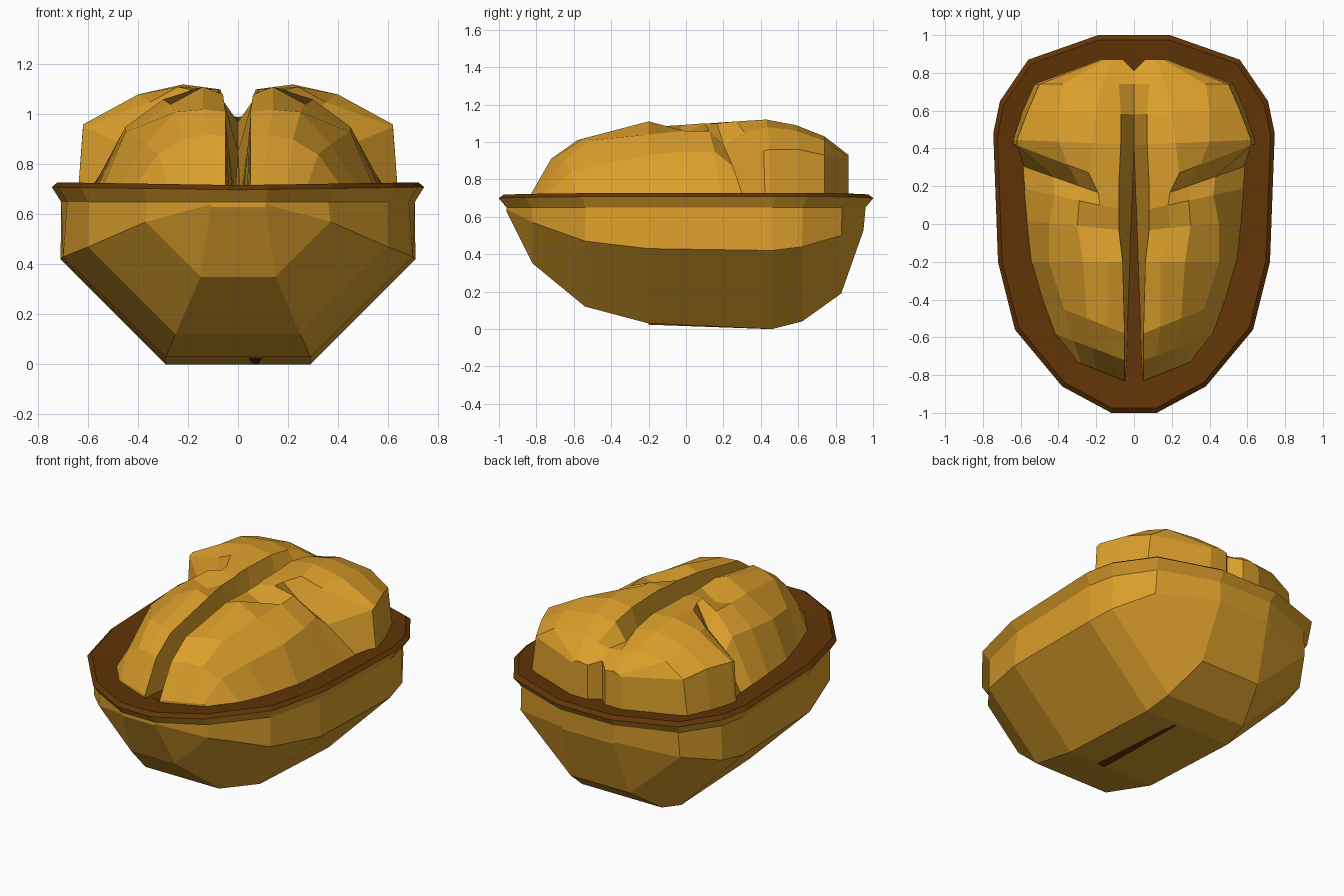
import bpy, bmesh
from mathutils import Vector

if "Cube" in bpy.data.objects:
    bpy.data.objects.remove(bpy.data.objects["Cube"])


def material(name, rgb):
    m = bpy.data.materials.new(name)
    m.diffuse_color = (*rgb, 1)
    m.use_nodes = True
    m.node_tree.nodes["Principled BSDF"].inputs["Base Color"].default_value = m.diffuse_color
    return m


GOLD = material("golden tan", (0.71, 0.345, 0.024))
BROWN = material("dark brown", (0.12, 0.035, 0.002))


def mirrored_grid(name, rows, mat, up):
    """Skin rows of right-half points, mirror in x, face the skin up or down."""
    bm = bmesh.new()
    for side in (1, -1):
        grid = [[bm.verts.new((x * side, y, z)) for x, y, z in r] for r in rows]
        for a, b in zip(grid, grid[1:]):
            for i in range(len(a) - 1):
                bm.faces.new((a[i], a[i + 1], b[i + 1], b[i]))
    bmesh.ops.remove_doubles(bm, verts=bm.verts, dist=0.0008)
    bmesh.ops.dissolve_degenerate(bm, edges=bm.edges, dist=0.0005)
    bmesh.ops.recalc_face_normals(bm, faces=bm.faces)
    bm.normal_update()
    total = sum((f.normal * f.calc_area() for f in bm.faces), Vector())
    if total.z * up < 0:
        bmesh.ops.reverse_faces(bm, faces=bm.faces)
    me = bpy.data.meshes.new(name)
    bm.to_mesh(me)
    bm.free()
    me.materials.append(mat)
    ob = bpy.data.objects.new(name, me)
    bpy.context.collection.objects.link(ob)
    return ob


# Stations front to back: rim x, rim y | side x, y, z | bottom x, z
stations = [
    (0.12, -1.00, 0.11, -0.960, 0.64, 0.11, 0.63),
    (0.38, -0.86, 0.37, -0.82, 0.57, 0.15, 0.35),
    (0.63, -0.56, 0.60, -0.54, 0.47, 0.25, 0.12),
    (0.72, -0.20, 0.70, -0.20, 0.43, 0.29, 0.03),
    (0.745, 0.48, 0.71, 0.46, 0.42, 0.29, 0.00),
    (0.71, 0.65, 0.68, 0.62, 0.44, 0.27, 0.04),
    (0.56, 0.87, 0.54, 0.83, 0.50, 0.20, 0.19),
    (0.19, 1.00, 0.17, 0.95, 0.54, 0.17, 0.53),
]


def centred(s):
    return (0, s[1], 0, s[3], s[4], 0, s[6])


stations = [centred(stations[0])] + stations + [centred(stations[-1])]

shell, rim = [], []
for rx, ry, sx, sy, sz, bx, bz in stations:
    lift = 0.015 * rx
    lip = (rx, ry, 0.698 + lift)
    shell.append([(0, sy, bz), (bx, sy, bz), (sx, sy, sz),
                  (rx * 0.95, ry * 0.96, 0.65), lip])
    rim.append([lip, (rx * 0.97, ry * 0.975, 0.717 + lift),
                (rx * 0.75, ry * 0.80, 0.705), (0, ry * 0.80, 0.70)])
mirrored_grid("shell", shell, GOLD, -1)
mirrored_grid("shell_rim", rim, BROWN, 1)

# Kernel ribs: y at centre, y skew per x, groove floor z | x, z pairs outward
front_lobe = [
    (-0.85, .40, .69, .05, .72, .10, .72, .20, .72, .28, .72, .34, .69),
    (-0.74, .38, .69, .05, .91, .12, .92, .22, .90, .32, .84, .43, .69),
    (-0.60, .40, .69, .05, 1.01, .14, 1.02, .25, 1.01, .37, .88, .49, .69),
    (-0.20, .00, .69, .06, 1.08, .14, 1.11, .27, 1.04, .45, .93, .55, .69),
    (-0.04, .10, .69, .08, 1.09, .19, 1.03, .30, 1.06, .45, .95, .575, .69),
    (0.06, .22, .69, .08, 1.09, .18, 1.10, .29, 1.06, .42, .95, .59, .69),
]
back_lobe = [
    (0.10, .35, .69, .08, 1.10, .19, 1.10, .29, .98, .43, .87, .60, .69),
    (0.18, .38, .70, .08, 1.10, .24, 1.11, .35, 1.05, .62, .95, .64, .69),
    (0.42, .04, .85, .07, 1.10, .22, 1.12, .40, 1.08, .62, .96, .64, .69),
    (0.58, .04, .97, .07, 1.07, .20, 1.09, .40, 1.06, .56, .96, .59, .69),
    (0.74, .00, .99, .08, 1.00, .17, 1.03, .38, 1.01, .50, .93, .53, .69),
    (0.87, .00, .69, .06, .92, .12, .93, .15, .92, .17, .91, .18, .69),
]
rows = []
for y, skew, floor, *p in front_lobe + back_lobe:
    gap = max(0.0, 0.045 * (0.38 - y) / 1.23)      # groove narrows to the back
    if y > 0.3:
        gap = 0
    pts = [(gap, y, floor)]
    pts += [(p[i], y + skew * p[i], p[i + 1]) for i in range(0, 10, 2)]
    if y > 0.8:                                    # small dent at the back
        pts[0] = (0, 0.81, 0.94)
    rows.append(pts)
front = [(x, y, 0.69) for x, y, z in rows[0]]
back = [(x, y, 0.69) for x, y, z in rows[-1]]
mirrored_grid("kernel", [front] + rows + [back], GOLD, 1)

# Dark slit in the underside, tapering out to the back
slit = [(0.045, -0.2, 0.027), (0.095, -0.2, 0.027), (0.08, 0.44, 0), (0.06, 0.44, 0)]
bm = bmesh.new()
low = [bm.verts.new((x, y, max(0, z - 0.004))) for x, y, z in slit]
high = [bm.verts.new((x, y, z + 0.005)) for x, y, z in slit]
bm.faces.new(low[::-1])
bm.faces.new(high)
for i in range(4):
    j = (i + 1) % 4
    bm.faces.new((low[i], low[j], high[j], high[i]))
bmesh.ops.recalc_face_normals(bm, faces=bm.faces)
me = bpy.data.meshes.new("underside_slit")
bm.to_mesh(me)
bm.free()
me.materials.append(BROWN)
bpy.context.collection.objects.link(bpy.data.objects.new("underside_slit", me))
